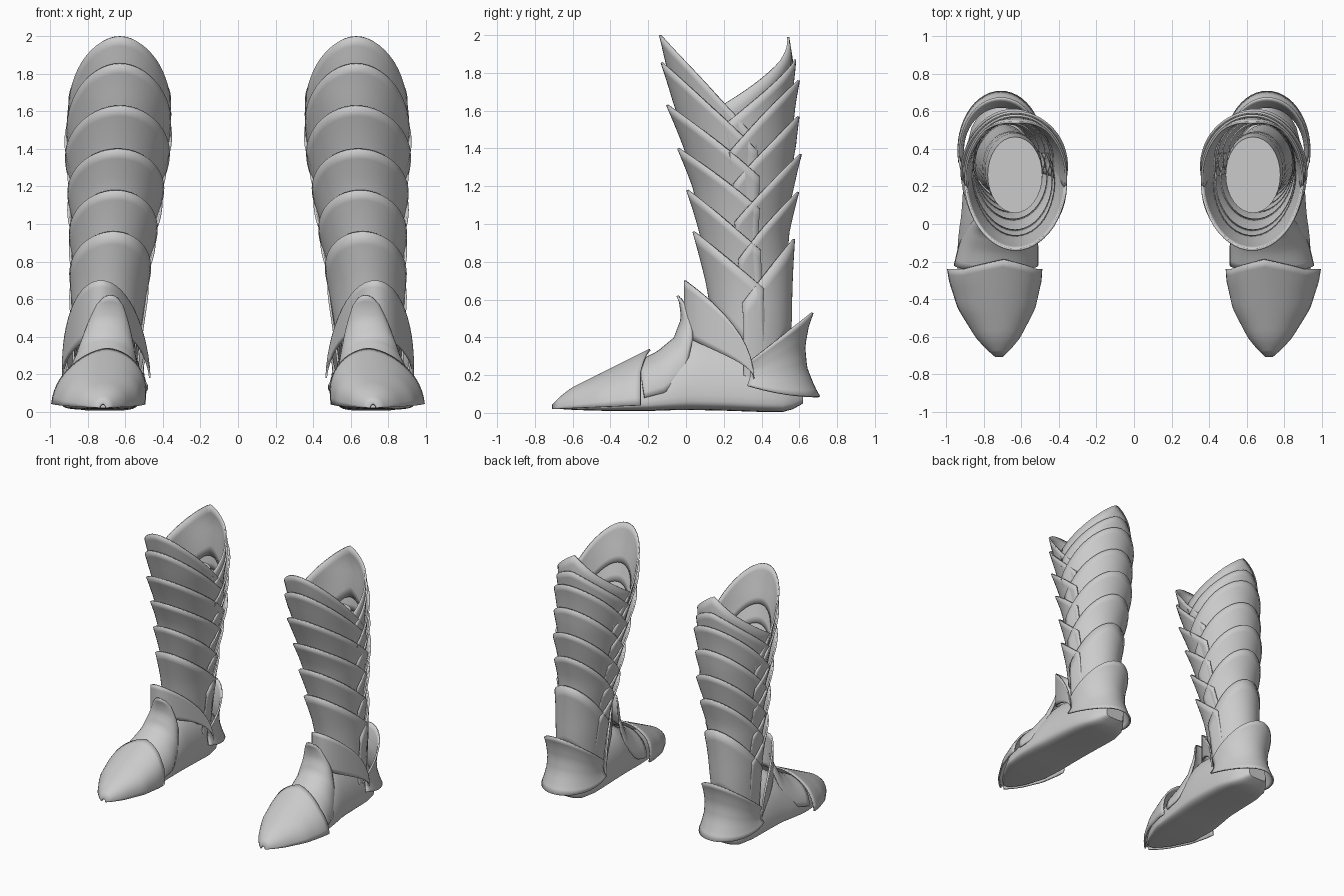
import bpy, bmesh
from math import sin, cos, pi, radians

if "Cube" in bpy.data.objects:
    bpy.data.objects.remove(bpy.data.objects["Cube"])

steel = bpy.data.materials.new("plain_steel")
steel.use_nodes = True
steel.diffuse_color = (0.6, 0.6, 0.6, 1)
steel.node_tree.nodes["Principled BSDF"].inputs["Base Color"].default_value = (0.6, 0.6, 0.6, 1)
parts = []


def lookup(table, t):
    """Interpolate the rows of a table by their first column."""
    if t <= table[0][0]:
        return table[0][1:]
    for p, q in zip(table, table[1:]):
        if t <= q[0]:
            k = (t - p[0]) / (q[0] - p[0])
            return [a + (b - a) * k for a, b in zip(p[1:], q[1:])]
    return table[-1][1:]


def sheet(name, point, nu, nv, thick=0.012, closed=False):
    """Surface from point(u, v), mirrored into a pair; closed loops in u get caps."""
    bm = bmesh.new()
    cols = nu if closed else nu + 1
    rows = [[bm.verts.new(point(i / nu, j / nv)) for i in range(cols)] for j in range(nv + 1)]
    for a, b in zip(rows, rows[1:]):
        for i in range(nu):
            k = (i + 1) % cols
            bm.faces.new((a[i], a[k], b[k], b[i]))
    if closed:
        bm.faces.new(rows[0])
        bm.faces.new(rows[-1])
    bmesh.ops.recalc_face_normals(bm, faces=bm.faces)
    mesh = bpy.data.meshes.new(name)
    bm.to_mesh(mesh)
    bm.free()
    mesh.materials.append(steel)
    ob = bpy.data.objects.new(name, mesh)
    bpy.context.collection.objects.link(ob)
    if thick:
        mod = ob.modifiers.new("thickness", "SOLIDIFY")
        mod.thickness = thick
        mod.offset = 0
    mod = ob.modifiers.new("pair", "MIRROR")
    mod.use_mirror_merge = False
    parts.append(ob)


# Leg outline by height: z, inner x, outer x, front y, back y
LEG = [(0.1, .53, .89, .12, .56), (0.5, .51, .88, .12, .57), (0.7, .50, .87, .10, .56),
       (0.95, .46, .87, .065, .55), (1.2, .42, .88, .03, .57), (1.42, .39, .89, -.02, .58),
       (1.65, .37, .89, -.075, .57), (1.86, .37, .89, -.11, .565), (2.0, .38, .88, -.125, .53)]


def leg(a, z, off):
    x0, x1, y0, y1 = lookup(LEG, z)
    return ((x0 + x1) / 2 + ((x1 - x0) / 2 + off) * sin(a),
            (y0 + y1) / 2 - ((y1 - y0) / 2 + off) * cos(a), z)


# Overlapping shin and calf bands, highest in the middle, flared at the top edge
def band(name, top, drop, height, facing, power=1.0, flare=0.028, spread=108):
    span = radians(spread)

    def point(u, v):
        a = (2 * u - 1) * span
        s = ((1 - cos(a)) / (1 - cos(span))) ** power
        z = top - drop * s - height * (1 - v)
        return leg(a + facing, z, -0.018 + (flare + 0.018) * v ** 1.4)
    sheet(name, point, 32, 6)


FRONT = [(2.0, .55, .3, .012), (1.855, .47, .3, .02), (1.63, .38, .32, .03), (1.4, .32, .3, .026),
         (1.18, .32, .3, .026), (.96, .3, .4, .024)]
for i, (top, drop, height, flare) in enumerate(FRONT):
    band(f"shin_band_{i + 1}", top, drop, height, 0, 1.0, flare)
BACK = [(1.99, .36, .4, .008, .6), (1.87, .34, .3, .015, .8), (1.76, .38, .3, .03, 1),
        (1.57, .36, .3, .022, 1), (1.37, .36, .3, .03, 1), (1.17, .36, .32, .026, 1),
        (.92, .34, .5, .02, 1)]
for i, (top, drop, height, flare, power) in enumerate(BACK):
    band(f"calf_band_{i + 1}", top, drop, height, pi, power, flare, 100)

# Capped inner leg
sheet("inner_leg", lambda u, v: leg(2 * pi * u, 0.1 + 1.45 * v, -0.03 - 0.08 * v ** 2),
      32, 10, 0, True)

# Foot body with flat sole: y, centre x, half width, top z, sole z
FOOT = [(-.66, .72, .03, .05, .02), (-.58, .725, .1, .1, .015), (-.4, .74, .185, .19, .01),
        (-.2, .74, .205, .27, .01), (-.05, .73, .205, .36, .015), (.05, .72, .2, .43, .015),
        (.2, .715, .195, .42, .012), (.4, .71, .185, .38, .005), (.54, .71, .15, .33, .005),
        (.62, .71, .08, .25, .05)]


def foot(u, v):
    y = -.66 + 1.28 * v
    x, w, top, sole = lookup(FOOT, y)
    a = 2 * pi * u
    mid = sole + (top - sole) * .2
    s, c = sin(a), cos(a)
    if s >= 0:
        return x + w * c - .03 * s, y, mid + (top - mid) * s
    return x + w * (abs(c) ** .5) * (1 if c > 0 else -1), y, mid - (mid - sole) * abs(s) ** .5


sheet("foot", foot, 36, 24, 0, True)

# Pointed toe cap: y, half width, height
TOE = [(-.71, .01, .035), (-.66, .065, .085), (-.6, .115, .13), (-.45, .2, .205),
       (-.3, .24, .28), (-.19, .25, .335)]


def toe(u, v):
    b = (2 * u - 1) * pi / 2
    y = -.705 + (.515 - .05 * min(1, abs(b) * 1.1)) * v
    w, h = lookup(TOE, y)
    low = .02 + .02 * v
    return .72 + .025 * v + w * sin(b) - .05 * v * cos(b), y, low + (h - low) * cos(b) ** .85


sheet("toe_cap", toe, 28, 14)

# Instep tongue: v, y, z, half width, side drop, side setback
TONGUE = [(0, -.25, .27, .22, .19, .03), (.25, -.15, .32, .205, .21, .05),
          (.5, -.06, .395, .165, .16, .06), (.75, -.02, .5, .12, .09, .06),
          (.92, -.03, .585, .075, .04, .04), (1, -.045, .62, .035, .02, .02)]


def tongue(u, v):
    y, z, w, drop, back = lookup(TONGUE, v)
    b = (2 * u - 1) * pi / 2
    return .735 - .055 * v + w * sin(b), y + back * (1 - cos(b)), z - drop * (1 - cos(b))


sheet("instep_tongue", tongue, 20, 14)


# Ankle cuff arching over the instep
def cuff(u, v):
    b = (2 * u - 1) * pi / 2
    s2 = sin(b) ** 2
    return (.7 + .23 * sin(b) + .03 * cos(b), -.005 + .365 * s2,
            .18 + (.24 + .28 * v) * cos(b) + .03 * sin(2 * pi * u) * (1 - v))


sheet("ankle_cuff", cuff, 28, 8)

# Flared heel guard: v, outward offset
HEEL = [(0, .07), (.12, .04), (.35, .0), (.6, -.01), (.85, .01), (1, .035)]


def heel(u, v):
    a = (2 * u - 1) * radians(102)
    k = (1 - cos(a)) / (1 - cos(radians(102)))
    off = lookup(HEEL, v)[0]
    low, high = .085 + .06 * k ** 2, .53 - .26 * k
    return .71 + (.205 + off * .3) * sin(a), .39 + (.245 + off) * cos(a), low + (high - low) * v


sheet("heel_guard", heel, 28, 12)

# Smooth shading with sharp rims
bpy.ops.object.select_all(action="DESELECT")
for ob in parts:
    ob.select_set(True)
bpy.context.view_layer.objects.active = parts[0]
bpy.ops.object.shade_smooth_by_angle(angle=radians(40))
